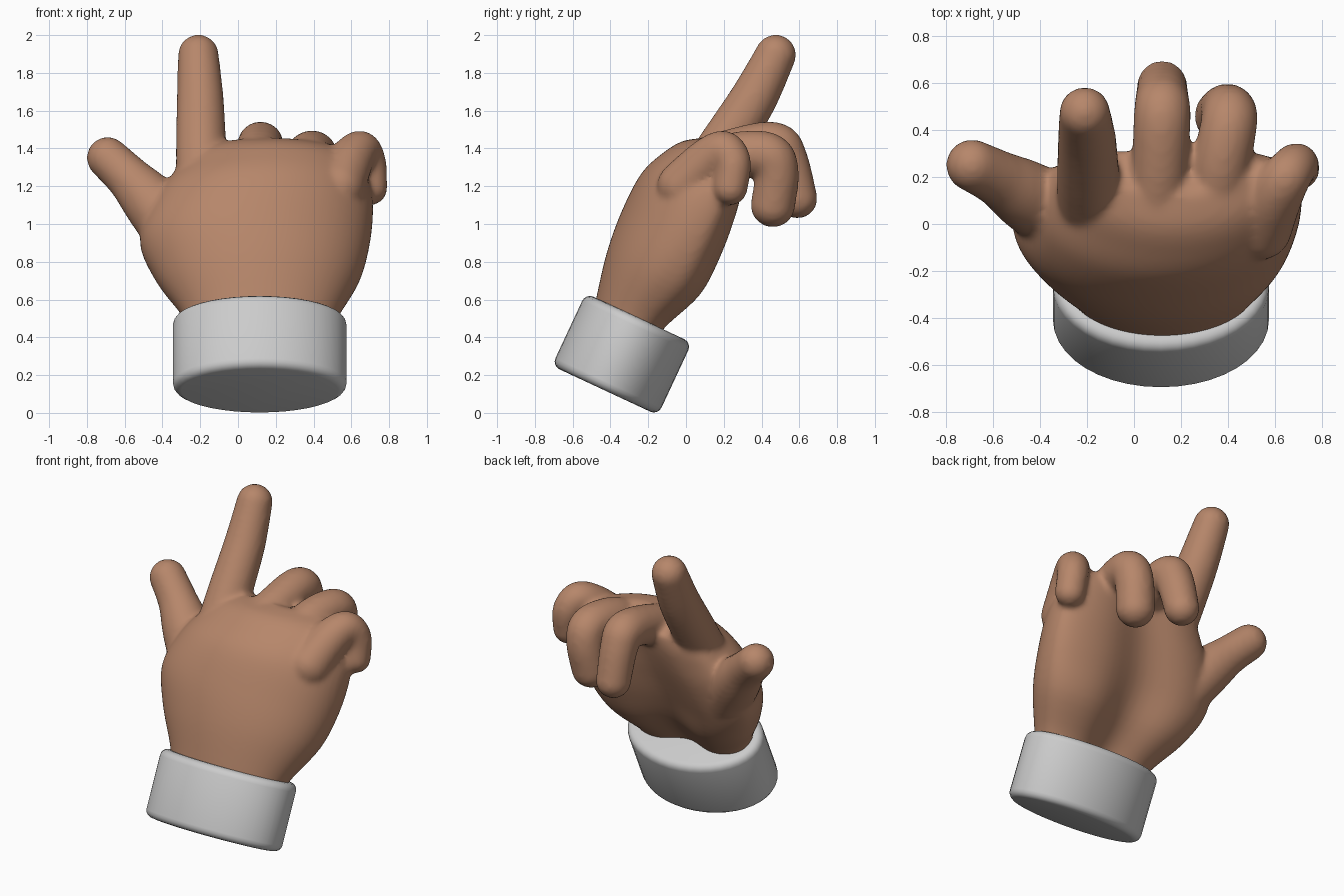
import bpy, bmesh
from math import sin, cos, pi, radians, exp
from mathutils import Matrix, Vector

if "Cube" in bpy.data.objects:
    bpy.data.objects.remove(bpy.data.objects["Cube"])

TILT = Matrix.Rotation(radians(-25), 4, 'X')   # hand leans away from the front


def spline(pts, n):
    """Catmull-Rom samples through tuples of any length."""
    ext = [pts[0]] + list(pts) + [pts[-1]]
    out = []
    for i in range(1, len(ext) - 2):
        for k in range(n):
            t = k / n
            out.append([0.5 * (2 * b + (c - a) * t + (2 * a - 5 * b + 4 * c - d) * t * t
                               + (3 * b - a - 3 * c + d) * t ** 3)
                        for a, b, c, d in zip(*ext[i - 1:i + 3])])
    out.append(list(pts[-1]))
    return out


def palm(bm, sections, count=64):
    """Loft of domed rings with a hollow on the palm side."""
    rings = []
    for u, cx, half, edge, back, front in spline(sections, 5):
        ring = []
        for i in range(count):
            t = 2 * pi * i / count
            s, c = sin(t), cos(t)
            if s < 0:
                v = edge + back * s
            else:
                v = edge + front * s ** 0.7 * (1.1 - 0.5 * exp(-((c + 0.05) / 0.4) ** 2))
            ring.append(bm.verts.new(TILT @ Vector((cx + half * c, v, u))))
        rings.append(ring)
    faces = [bm.faces.new(rings[0]), bm.faces.new(rings[-1])]
    for a, b in zip(rings, rings[1:]):
        for i in range(count):
            j = (i + 1) % count
            faces.append(bm.faces.new((a[i], a[j], b[j], b[i])))
    bmesh.ops.recalc_face_normals(bm, faces=faces)


def finger(bm, path):
    """Round-ended digit swept as closely spaced balls (x, y, z, radius)."""
    for x, y, z, r in spline(path, 9):
        bmesh.ops.create_icosphere(bm, subdivisions=3, radius=r + 0.004,
                                   matrix=Matrix.Translation((x, y, z)))


def add_object(name, bm):
    mesh = bpy.data.meshes.new(name)
    bm.to_mesh(mesh)
    bm.free()
    ob = bpy.data.objects.new(name, mesh)
    bpy.context.collection.objects.link(ob)
    return ob


# Hand: palm sections as (along, centre x, half width, edge depth, back, front)
bm = bmesh.new()
palm(bm, [
    (0.20, 0.115, 0.36, -0.45, 0.20, 0.14),
    (0.36, 0.12, 0.41, -0.45, 0.24, 0.17),
    (0.60, 0.105, 0.54, -0.40, 0.34, 0.22),
    (0.83, 0.09, 0.61, -0.37, 0.39, 0.20),
    (1.05, 0.13, 0.585, -0.36, 0.39, 0.17),
    (1.20, 0.165, 0.52, -0.36, 0.33, 0.14),
    (1.30, 0.17, 0.45, -0.36, 0.26, 0.11),
    (1.37, 0.17, 0.36, -0.36, 0.15, 0.07)])

# Digits: thumb, index, middle, ring, little
finger(bm, [(-0.26, 0.0, 0.85, 0.16), (-0.44, 0.11, 1.09, 0.15),
            (-0.57, 0.19, 1.235, 0.118), (-0.69, 0.25, 1.35, 0.108)])
finger(bm, [(-0.185, 0.03, 1.15, 0.14), (-0.195, 0.19, 1.40, 0.132),
            (-0.20, 0.355, 1.66, 0.122), (-0.21, 0.475, 1.895, 0.105)])
finger(bm, [(0.09, 0.0, 1.29, 0.125), (0.11, 0.24, 1.38, 0.12), (0.12, 0.46, 1.42, 0.118),
            (0.12, 0.53, 1.34, 0.112), (0.12, 0.59, 1.135, 0.103)])
finger(bm, [(0.34, 0.0, 1.25, 0.125), (0.37, 0.24, 1.355, 0.122), (0.405, 0.43, 1.365, 0.118),
            (0.40, 0.48, 1.27, 0.115), (0.375, 0.46, 1.10, 0.115)])
finger(bm, [(0.54, -0.02, 1.20, 0.13), (0.595, 0.11, 1.33, 0.118), (0.65, 0.20, 1.39, 0.10),
            (0.69, 0.25, 1.32, 0.092), (0.70, 0.235, 1.19, 0.088)])
hand = add_object("hand", bm)

# Fuse the parts into one soft skin
fuse = hand.modifiers.new("fuse", 'REMESH')
fuse.mode = 'VOXEL'
fuse.voxel_size = 0.016
fuse.use_smooth_shade = True
soft = hand.modifiers.new("soften", 'SMOOTH')
soft.factor = 0.5
soft.iterations = 10

skin = bpy.data.materials.new("skin")
skin.diffuse_color = (0.47, 0.24, 0.145, 1)
skin.use_nodes = True
skin.node_tree.nodes["Principled BSDF"].inputs["Base Color"].default_value = skin.diffuse_color
hand.data.materials.append(skin)

# Cuff: tilted oval drum with rounded rims
bm = bmesh.new()
bmesh.ops.create_cone(bm, cap_ends=True, segments=40, radius1=1, radius2=1, depth=2,
                      matrix=TILT @ Matrix.Translation((0.115, -0.439, 0.138))
                      @ Matrix.Diagonal((0.46, 0.31, 0.212, 1)))
rims = [e for e in bm.edges if any(len(f.verts) > 4 for f in e.link_faces)]
bmesh.ops.bevel(bm, geom=rims, offset=0.045, segments=4, profile=0.5, affect='EDGES')
cuff = add_object("cuff", bm)
for ob in (hand, cuff):
    ob.data.polygons.foreach_set("use_smooth", [True] * len(ob.data.polygons))
